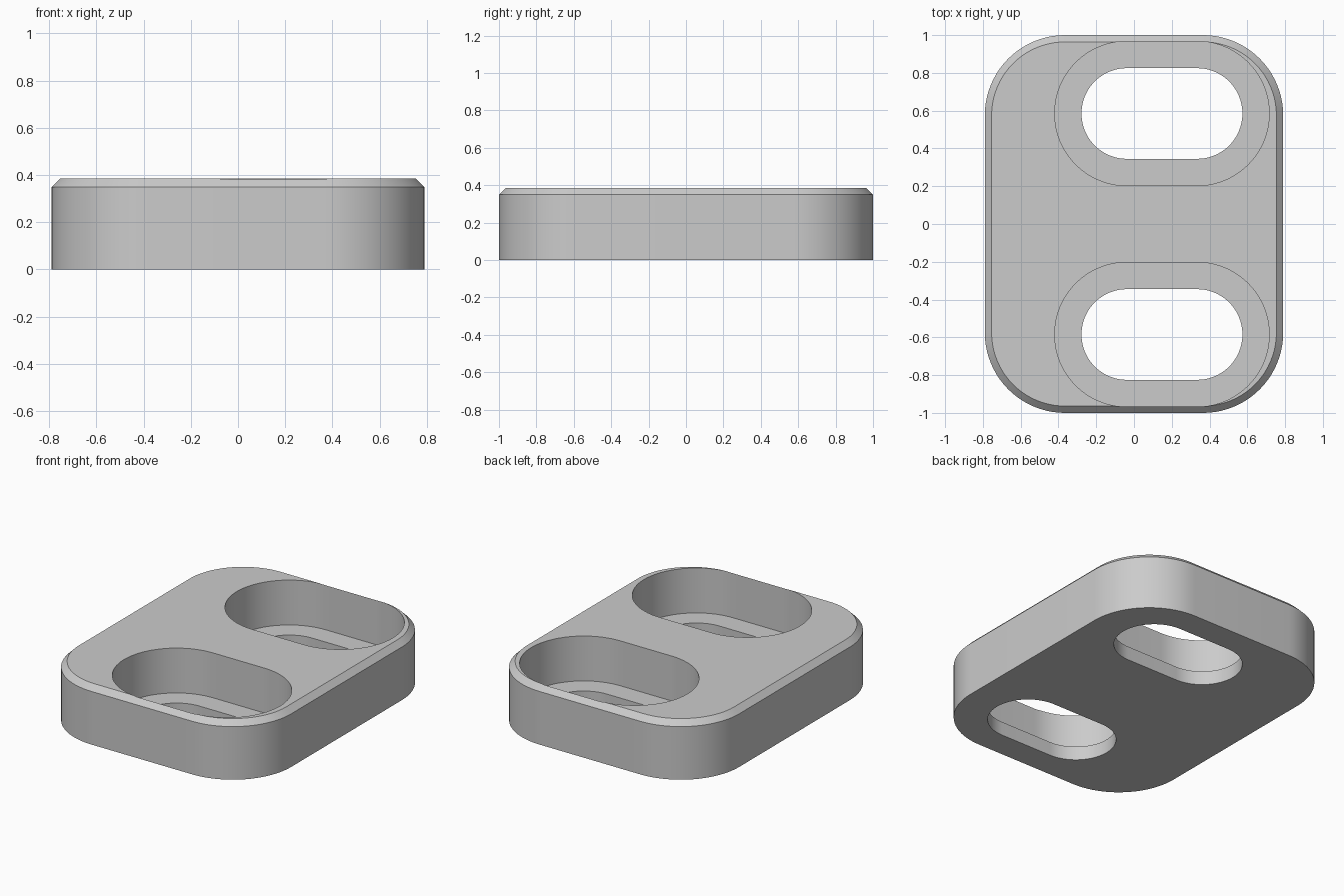
import bpy
import bmesh
from math import cos, sin, pi, radians

cube = bpy.data.objects.get("Cube")
if cube:
    bpy.data.objects.remove(cube, do_unlink=True)

grey = bpy.data.materials.new("plain_grey")
grey.use_nodes = True
grey.diffuse_color = (0.6, 0.6, 0.6, 1)
grey.node_tree.nodes["Principled BSDF"].inputs["Base Color"].default_value = (0.6, 0.6, 0.6, 1)

CORNER_STEPS = 20


def outline(cx, cy, half_x, half_y, radius):
    """Rounded rectangle, anticlockwise; a full radius gives a slot."""
    points = []
    for quarter, (sx, sy) in enumerate([(1, 1), (-1, 1), (-1, -1), (1, -1)]):
        for i in range(CORNER_STEPS + 1):
            a = (quarter + i / CORNER_STEPS) * pi / 2
            points.append((cx + sx * (half_x - radius) + radius * cos(a),
                           cy + sy * (half_y - radius) + radius * sin(a)))
    return points


def loft(name, layers):
    """Solid through stacked (outline, height) layers, capped at both ends."""
    bm = bmesh.new()
    rings = [[bm.verts.new((x, y, z)) for x, y in pts] for pts, z in layers]
    for low, high in zip(rings, rings[1:]):
        for i in range(len(low)):
            j = (i + 1) % len(low)
            bm.faces.new((low[i], low[j], high[j], high[i]))
    bm.faces.new(rings[0][::-1])
    bm.faces.new(rings[-1])
    bmesh.ops.remove_doubles(bm, verts=bm.verts, dist=1e-5)
    bmesh.ops.recalc_face_normals(bm, faces=bm.faces)
    mesh = bpy.data.meshes.new(name)
    bm.to_mesh(mesh)
    bm.free()
    mesh.materials.append(grey)
    obj = bpy.data.objects.new(name, mesh)
    bpy.context.collection.objects.link(obj)
    return obj


# Plate with rounded corners and a chamfered top edge
HX, HY, HEIGHT, CHAMFER, RADIUS = 0.79, 1.0, 0.385, 0.036, 0.425
base = outline(0, 0, HX, HY, RADIUS)
top = outline(0, 0, HX - CHAMFER, HY - CHAMFER, RADIUS - CHAMFER)
plate = loft("slotted_plate", [(base, 0), (base, HEIGHT - CHAMFER), (top, HEIGHT)])

# Two stepped slots: a narrow through hole below a wide recess
SLOT_X, SLOT_Y, STRAIGHT, FLOOR = 0.148, 0.585, 0.186, 0.09
bpy.context.view_layer.objects.active = plate
plate.select_set(True)
for side in (-1, 1):
    narrow, wide = [outline(SLOT_X, side * SLOT_Y, STRAIGHT + r, r, r)
                    for r in (0.24, 0.382)]
    cutter = loft("slot_cutter", [(narrow, -0.1), (narrow, FLOOR), (wide, FLOOR), (wide, 0.5)])
    cutter.hide_render = True
    cut = plate.modifiers.new("slot", 'BOOLEAN')
    cut.operation = 'DIFFERENCE'
    cut.solver = 'EXACT'
    cut.object = cutter
    bpy.ops.object.modifier_apply(modifier=cut.name)
    bpy.data.objects.remove(cutter, do_unlink=True)

bpy.ops.object.shade_smooth_by_angle(angle=radians(30))
